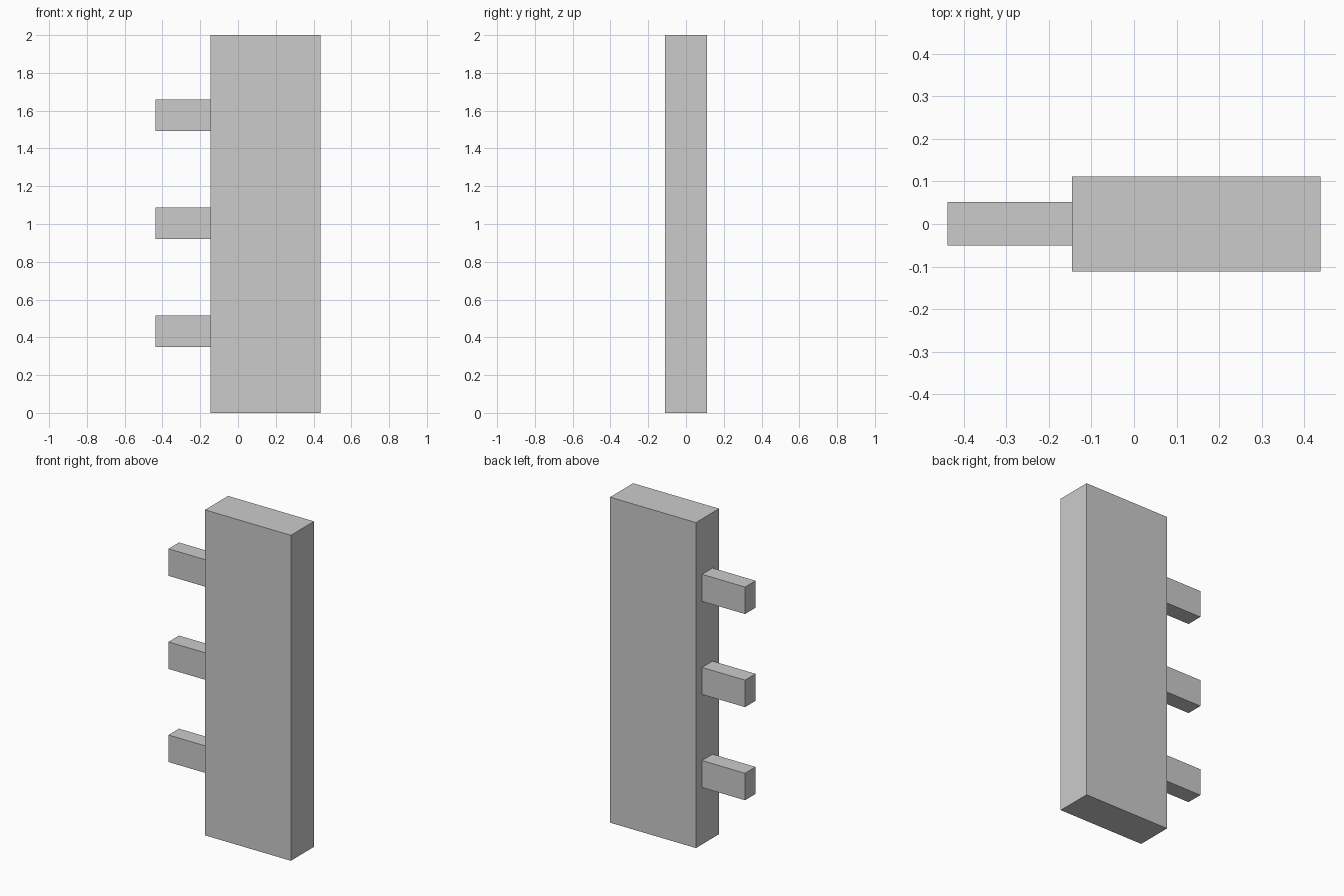
import bpy

if "Cube" in bpy.data.objects:
    bpy.data.objects.remove(bpy.data.objects["Cube"])


def box(name, x, y, z):
    """Box spanning the given (min, max) ranges."""
    spans = (x, y, z)
    bpy.ops.mesh.primitive_cube_add(size=1, location=[(a + b) / 2 for a, b in spans])
    obj = bpy.context.object
    obj.name = name
    obj.scale = [b - a for a, b in spans]
    bpy.ops.object.transform_apply(location=False, rotation=False, scale=True)
    return obj


FACE_X = -0.146  # side of the slab that carries the pegs

# Upright slab
box("slab", (FACE_X, 0.438), (-0.112, 0.112), (0, 2))

# Three evenly spaced pegs on the left side
for i in range(3):
    z = 0.432 + i * 0.572
    box(f"peg_{i + 1}", (-0.438, FACE_X), (-0.05, 0.052), (z - 0.083, z + 0.083))
